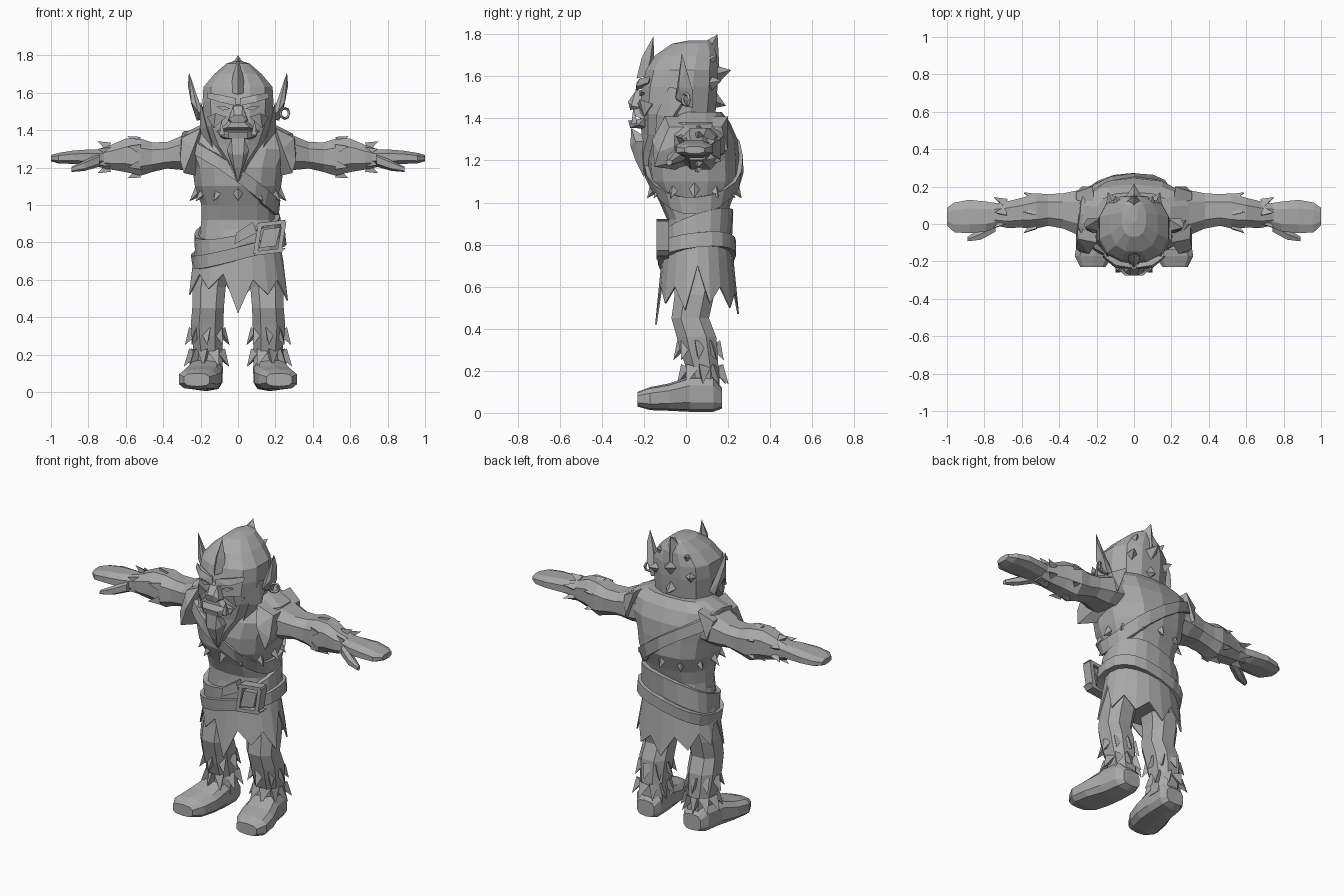
import bpy, bmesh, math
from mathutils import Vector

GREY = bpy.data.materials.new("stone grey")
GREY.diffuse_color = (0.4, 0.4, 0.4, 1)


def finish(name, bm):
    bmesh.ops.recalc_face_normals(bm, faces=bm.faces)
    me = bpy.data.meshes.new(name)
    bm.to_mesh(me)
    bm.free()
    me.materials.append(GREY)
    ob = bpy.data.objects.new(name, me)
    bpy.context.collection.objects.link(ob)
    return ob


def soft(v, p):
    return math.copysign(abs(v) ** p, v)


def loft(name, rings, axis='z', n=10, p=0.8, s=1):
    """Skin rings (x, y, z, radius a, radius b) lying across the given axis."""
    bm, rows = bmesh.new(), []
    for x, y, z, a, b in rings:
        row = []
        for i in range(n):
            t = 2 * math.pi * (i + 0.5) / n
            u, v = a * soft(math.cos(t), p), b * soft(math.sin(t), p)
            d = {'z': (u, v, 0), 'x': (0, u, v), 'y': (u, 0, v)}[axis]
            row.append(bm.verts.new(((x + d[0]) * s, y + d[1], z + d[2])))
        rows.append(row)
    for r, q in zip(rows, rows[1:]):
        for i in range(n):
            j = (i + 1) % n
            bm.faces.new((r[i], r[j], q[j], q[i]))
    bm.faces.new(rows[0])
    bm.faces.new(rows[-1])
    return finish(name, bm)


def hull(name, pts, s=1, both=False):
    """Convex chunk around points; both adds the mirrored points to it."""
    bm = bmesh.new()
    for x, y, z in pts:
        bm.verts.new((x * s, y, z))
        if both and x:
            bm.verts.new((-x, y, z))
    bmesh.ops.convex_hull(bm, input=bm.verts)
    return finish(name, bm)


def spikes(name, items, n=4, s=1):
    """Pyramids given as (base, tip, radius)."""
    bm = bmesh.new()
    for base, tip, r in items:
        base, tip = Vector(base), Vector(tip)
        q = (tip - base).to_track_quat('Z', 'Y')
        vs = [bm.verts.new(base + q @ Vector((r * math.cos(2 * math.pi * i / n),
              r * math.sin(2 * math.pi * i / n), 0))) for i in range(n)]
        top = bm.verts.new(tip)
        bm.faces.new(vs)
        for i in range(n):
            bm.faces.new((vs[i], vs[(i + 1) % n], top))
    for v in bm.verts:
        v.co.x *= s
    return finish(name, bm)


# Torso: z, centre y, half width, half depth
TORSO = [(.62, .05, .19, .13), (.78, .05, .215, .145), (.92, .05, .20, .14),
         (1.0, .045, .20, .17), (1.1, .04, .235, .215), (1.2, .035, .25, .22),
         (1.3, .04, .295, .205), (1.38, .05, .30, .16), (1.43, .06, .2, .11)]
loft("torso", [(0, c, z, a, b) for z, c, a, b in TORSO], n=14)


def body(z):
    z = min(max(z, TORSO[0][0]), TORSO[-1][0])
    for lo, hi in zip(TORSO, TORSO[1:]):
        if z <= hi[0]:
            f = (z - lo[0]) / (hi[0] - lo[0])
            return [l + (h - l) * f for l, h in zip(lo[1:], hi[1:])]


def band(name, z0, sx, sy, h, grow, n=20):
    """Slanted strap wrapped round the torso."""
    bm, rows = bmesh.new(), []
    for i in range(n):
        t = 2 * math.pi * i / n
        u, v = soft(math.cos(t), .8), soft(math.sin(t), .8)
        z = z0 + sx * .25 * u + sy * .2 * v
        row = []
        for dz, g in ((-h, -.03), (-h, grow), (h, grow), (h, -.03)):
            c, a, b = body(z + dz)
            row.append(bm.verts.new((u * (a + g), c + v * (b + g), z + dz)))
        rows.append(row)
    for i in range(n):
        r, q = rows[i], rows[(i + 1) % n]
        for k in range(4):
            m = (k + 1) % 4
            bm.faces.new((r[k], r[m], q[m], q[k]))
    return finish(name, bm)


band("chest_strap", 1.17, -.74, .05, .04, .018)
band("wide_belt", .83, .2, .28, .065, .025)
band("low_belt", .76, .25, .1, .035, .045)

# Ragged vest edge below the ribs
spikes("vest_tatters", [((.2 * math.cos(t), .04 + .18 * math.sin(t), 1.08),
                         (.26 * math.cos(t), .04 + .225 * math.sin(t), 1.02), .035)
                        for t in [k * math.pi / 6 for k in range(12)]])

# Buckle frame, prong and loose strap end
for i, (x, z, w, h) in enumerate([(.105, .815, .012, .075), (.235, .835, .012, .075),
                                  (.17, .75, .075, .012), (.17, .9, .075, .012),
                                  (.17, .825, .045, .05)]):
    hull("buckle_part_%d" % i, [(x + a * w + .012 * c, y, z + c * h - a * w * -.12)
                                for a in (-1, 1) for c in (-1, 1) for y in (-.14, -.08)])
hull("strap_end", [(x, y, z) for x, z in ((-.02, .79), (.1, .85), (.08, .91), (-.01, .85))
                   for y in (-.135, -.09)])

# Ragged kilt with side slits
HEM = [.42, .60, .52, .60, .49, .70, .52, .60, .50, .57, .47]
bm, rows, N = bmesh.new(), [], 20
for i in range(N):
    t = 2 * math.pi * i / N - math.pi / 2
    low = HEM[min(i, N - i)] + (.03 if i > 10 else 0)
    row = []
    for z, a, b in ((.88, .205, .145), (.74, .235, .17), (low, 0, 0)):
        if not a:
            f = (.74 - low) / .3
            a, b = .235 + .055 * f, .17 + .03 * f
        row.append(bm.verts.new((a * math.cos(t), .055 + b * math.sin(t), z)))
    rows.append(row)
for i in range(N):
    r, q = rows[i], rows[(i + 1) % N]
    for k in range(2):
        bm.faces.new((r[k], r[k + 1], q[k + 1], q[k]))
kilt = finish("kilt", bm)
kilt.modifiers.new("thickness", 'SOLIDIFY').thickness = .008

# Head with the beard running down to a point
loft("head", [(0, -.19, 1.13, .01, .01), (0, -.15, 1.24, .07, .07),
              (0, -.07, 1.32, .14, .145), (0, -.04, 1.42, .185, .185),
              (0, -.03, 1.55, .195, .185), (0, -.02, 1.63, .19, .175),
              (0, 0, 1.7, .13, .15), (0, .03, 1.755, .065, .1),
              (0, .06, 1.77, .02, .05)], n=12)
spikes("hair_spikes", [((0, .08, 1.67), (0, .15, 1.8), .09),
                       ((0, .1, 1.6), (0, .215, 1.63), .07),
                       ((0, .09, 1.5), (0, .19, 1.46), .07),
                       ((.1, .08, 1.56), (.14, .17, 1.58), .06),
                       ((-.1, .08, 1.56), (-.14, .17, 1.58), .06),
                       ((.08, .08, 1.66), (.1, .15, 1.7), .05),
                       ((-.08, .08, 1.66), (-.1, .15, 1.7), .05)])

# Face
hull("forelock", [(.035, -.19, 1.6), (0, -.235, 1.59), (.03, -.17, 1.68),
                  (0, -.21, 1.69), (0, -.155, 1.79), (0, -.15, 1.66)], both=True)
hull("nose", [(.025, -.24, 1.53), (.055, -.21, 1.45), (.05, -.26, 1.46),
              (.02, -.275, 1.48), (.03, -.265, 1.44), (.02, -.19, 1.54)], both=True)
hull("lower_lip", [(.11, -.2, 1.40), (.1, -.225, 1.37), (.05, -.275, 1.39),
                   (.05, -.265, 1.355), (.08, -.17, 1.35)], both=True)
hull("upper_lip", [(.115, -.19, 1.39), (.03, -.25, 1.45), (.06, -.25, 1.415),
                   (.07, -.17, 1.46)], both=True)
hull("beard", [(.035, -.26, 1.355), (.06, -.24, 1.29), (.03, -.265, 1.27),
               (.06, -.16, 1.29), (0, -.2, 1.12), (.02, -.24, 1.2)], both=True)
for s, side in ((1, "left"), (-1, "right")):
    hull(side + "_brow", [(.01, -.24, 1.53), (.01, -.235, 1.57), (.1, -.235, 1.55),
                          (.1, -.22, 1.59), (.165, -.17, 1.6), (.165, -.18, 1.57),
                          (.05, -.17, 1.56)], s)
    hull(side + "_eye", [(.04, -.222, 1.515), (.075, -.222, 1.53), (.115, -.212, 1.525),
                         (.08, -.222, 1.505), (.08, -.17, 1.515)], s)
    hull(side + "_cheek", [(.06, -.23, 1.47), (.12, -.22, 1.49), (.165, -.16, 1.47),
                           (.13, -.2, 1.41), (.1, -.14, 1.44)], s)
    spikes(side + "_tusk", [((.085, -.245, 1.375), (.09, -.25, 1.455), .02)], s=s)
    # Sideburn hanging along the jaw
    hull(side + "_sideburn", [(.2, -.08, 1.55), (.2, .02, 1.53), (.205, -.07, 1.4),
                              (.17, -.14, 1.42), (.12, -.15, 1.25), (.12, -.05, 1.36)], s)
    # Tall pointed ear
    hull(side + "_ear", [(.18, -.04, 1.47), (.18, .03, 1.46), (.22, .03, 1.45),
                         (.215, -.05, 1.5), (.25, -.035, 1.55), (.25, .03, 1.54),
                         (.268, 0, 1.64), (.262, -.02, 1.71), (.22, -.01, 1.58)], s)

    # Arm, hand and thumb
    loft(side + "_arm", [(.2, .06, 1.29, .13, .1), (.29, .06, 1.28, .13, .1),
                         (.38, .07, 1.265, .1, .075), (.46, .075, 1.255, .09, .085),
                         (.52, .07, 1.255, .1, .105), (.6, .06, 1.265, .085, .095),
                         (.68, .05, 1.255, .075, .07), (.75, .05, 1.25, .06, .05)],
         'x', 8, s=s)
    loft(side + "_hand", [(.70, .05, 1.255, .06, .045), (.79, .04, 1.255, .085, .045),
                          (.88, .04, 1.255, .095, .038), (.96, .035, 1.25, .085, .03),
                          (1.0, .04, 1.25, .05, .018)], 'x', 8, s=s)
    loft(side + "_thumb", [(.74, -.01, 1.24, .035, .035), (.82, -.055, 1.21, .033, .028),
                           (.89, -.08, 1.19, .014, .014)], 'x', 6, s=s)
    # Fur on the bracer, tips towards the hand
    fur = []
    for x, r, out in ((.53, .085, .125), (.69, .055, .095)):
        for k in range(6):
            c, d = math.cos(k * math.pi / 3 + .5), math.sin(k * math.pi / 3 + .5)
            fur.append(((x, .06 + r * c, 1.255 + r * d),
                        (x + .06, .06 + out * c, 1.255 + out * .9 * d), .03))
    spikes(side + "_bracer_fur", fur, 3, s)
    # Shoulder pad covering the armhole
    hull(side + "_shoulder", [(.3, -.08, 1.36), (.31, .17, 1.36), (.24, -.16, 1.3),
                              (.31, -.13, 1.24), (.29, -.15, 1.17), (.2, -.1, 1.41),
                              (.22, .2, 1.41), (.28, .2, 1.25), (.2, 0, 1.15)], s)

    # Leg, boot and fur cuffs
    loft(side + "_leg", [(.15, .08, .1, .075, .08), (.16, .08, .2, .08, .08),
                         (.165, .06, .3, .088, .095), (.165, .05, .36, .093, .1),
                         (.16, .02, .45, .09, .095), (.155, .04, .56, .095, .1),
                         (.115, .06, .75, .1, .12)], n=8, s=s)
    loft(side + "_boot", [(.16, .17, .07, .06, .05), (.165, .13, .09, .085, .085),
                          (.175, .02, .09, .095, .085), (.195, -.08, .075, .11, .065),
                          (.215, -.17, .068, .105, .055), (.22, -.23, .065, .07, .035)],
         'y', 10, .65, s)
    fur = []
    for z, y, count, out in ((.215, .08, 9, .125), (.33, .06, 8, .12)):
        for k in range(count):
            c, d = math.cos(k * 2 * math.pi / count), math.sin(k * 2 * math.pi / count)
            fur.append(((.165 + .07 * c, y + .075 * d, z),
                        (.165 + out * c, y + out * d, z - .08), .036))
    spikes(side + "_leg_fur", fur, 3, s)

# Single earring
bpy.ops.mesh.primitive_torus_add(major_segments=8, minor_segments=4, major_radius=.028,
                                 minor_radius=.008, location=(.25, 0, 1.49),
                                 rotation=(math.pi / 2, 0, .6))
ring = bpy.context.object
ring.name = "earring"
ring.data.materials.append(GREY)
